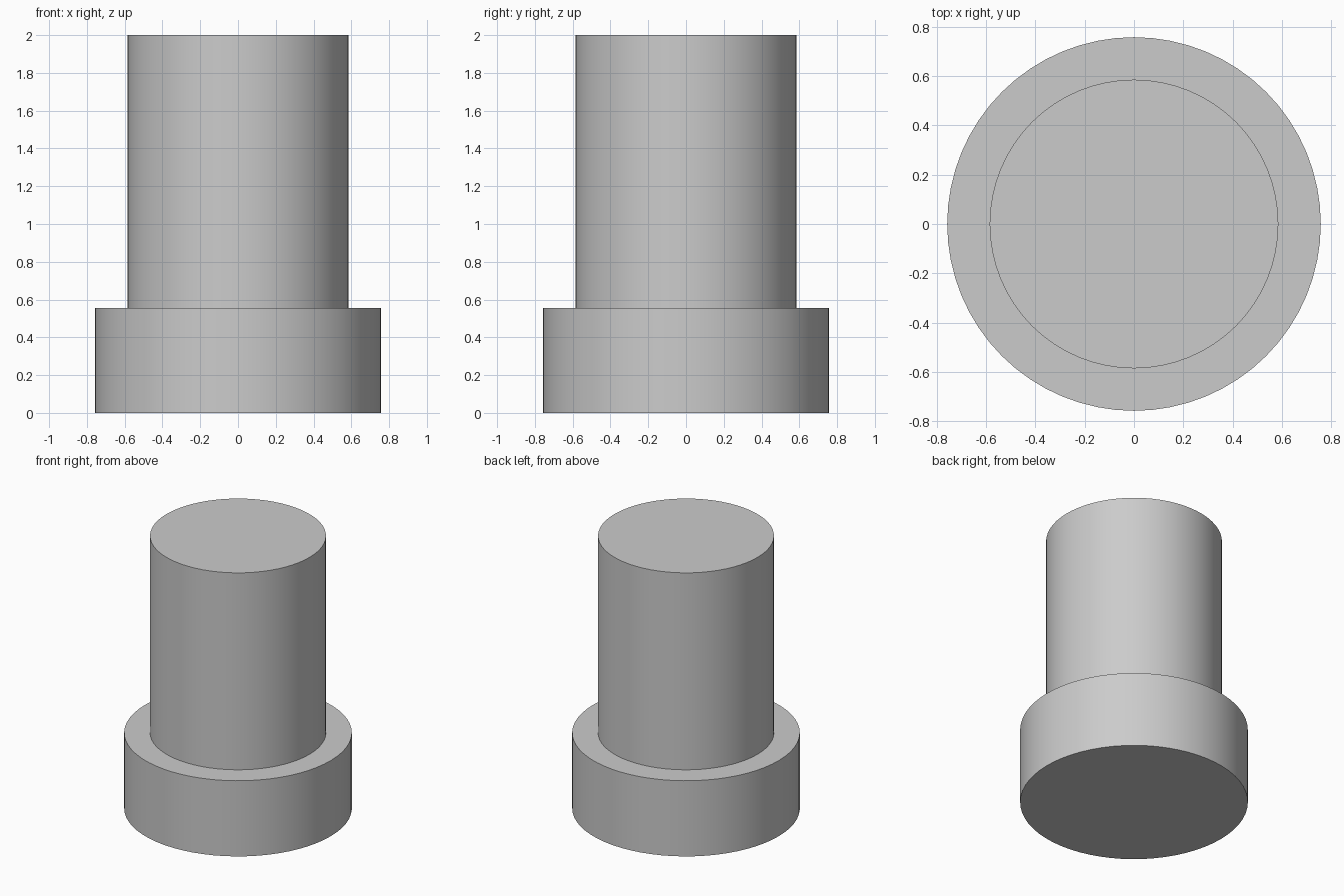
import bpy, bmesh
from math import cos, sin, tau, radians

if "Cube" in bpy.data.objects:
    bpy.data.objects.remove(bpy.data.objects["Cube"])

SIDES = 64

# Half profile of the stepped pin: (radius, height), wide base then narrower shaft
profile = [(0.757, 0.0), (0.757, 0.555), (0.585, 0.555), (0.585, 2.0)]

# Revolve the profile into rings, then close both ends
bm = bmesh.new()
rings = [[bm.verts.new((r * cos(tau * i / SIDES), r * sin(tau * i / SIDES), z))
          for i in range(SIDES)] for r, z in profile]
for low, high in zip(rings, rings[1:]):
    for i in range(SIDES):
        j = (i + 1) % SIDES
        bm.faces.new((low[i], low[j], high[j], high[i]))
bm.faces.new(rings[0][::-1])
bm.faces.new(rings[-1])

mesh = bpy.data.meshes.new("stepped_pin")
bm.to_mesh(mesh)
bm.free()
pin = bpy.data.objects.new("stepped_pin", mesh)
bpy.context.collection.objects.link(pin)

# Smooth round walls, crisp rims
bpy.context.view_layer.objects.active = pin
pin.select_set(True)
bpy.ops.object.shade_smooth_by_angle(angle=radians(30))
